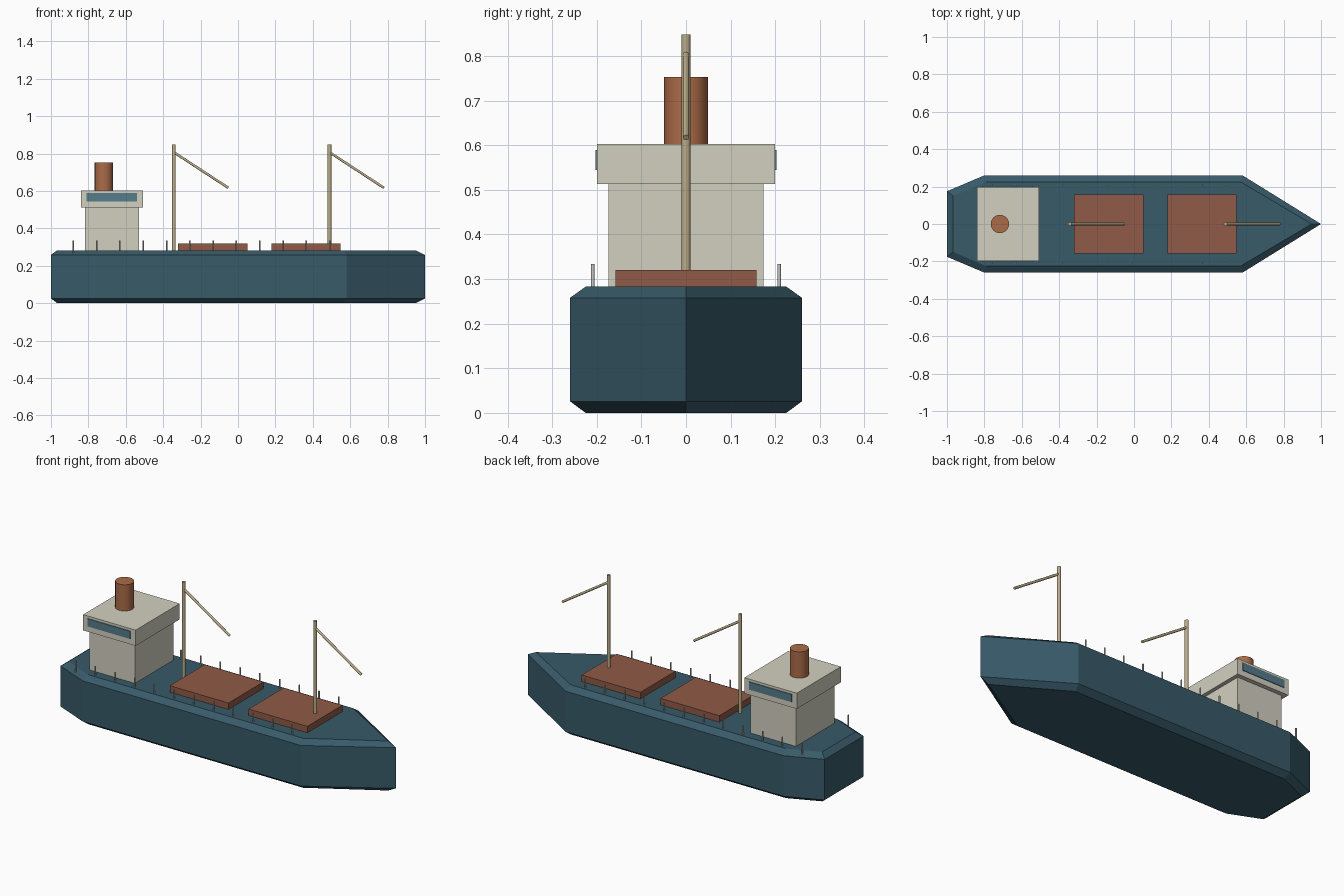
import bpy, bmesh, math
from mathutils import Vector

cube = bpy.data.objects.get("Cube")
if cube:
    bpy.data.objects.remove(cube, do_unlink=True)


def material(name, rgb):
    m = bpy.data.materials.new(name)
    m.use_nodes = True
    m.diffuse_color = (*rgb, 1)
    m.node_tree.nodes["Principled BSDF"].inputs["Base Color"].default_value = (*rgb, 1)
    return m


TEAL = material("hull teal", (0.039, 0.103, 0.140))
CREAM = material("cabin cream", (0.65, 0.63, 0.53))
RUST = material("hatch rust", (0.28, 0.103, 0.063))
ORANGE = material("funnel orange", (0.41, 0.148, 0.064))
TAN = material("mast tan", (0.50, 0.42, 0.25))
GLASS = material("window blue", (0.09, 0.20, 0.26))
GREY = material("rail grey", (0.55, 0.55, 0.52))


def finish(name, bm, mat):
    bmesh.ops.recalc_face_normals(bm, faces=bm.faces)
    mesh = bpy.data.meshes.new(name)
    bm.to_mesh(mesh)
    bm.free()
    mesh.materials.append(mat)
    obj = bpy.data.objects.new(name, mesh)
    bpy.context.collection.objects.link(obj)
    return obj


def box(name, x, y, z, mat):
    """Box spanning the (low, high) range on each axis."""
    bm = bmesh.new()
    bmesh.ops.create_cube(bm, size=1)
    for v in bm.verts:
        v.co = [r[0] if c < 0 else r[1] for c, r in zip(v.co, (x, y, z))]
    return finish(name, bm, mat)


def rod(name, start, end, radius, sides, mat):
    """Capped cylinder between two points."""
    a, b = Vector(start), Vector(end)
    bm = bmesh.new()
    bmesh.ops.create_cone(bm, cap_ends=True, segments=sides, radius1=radius,
                          radius2=radius, depth=(b - a).length)
    bm.transform(Vector((0, 0, 1)).rotation_difference(b - a).to_matrix().to_4x4())
    bmesh.ops.translate(bm, verts=bm.verts, vec=(a + b) / 2)
    obj = finish(name, bm, mat)
    bpy.ops.object.select_all(action='DESELECT')
    bpy.context.view_layer.objects.active = obj
    obj.select_set(True)
    bpy.ops.object.shade_smooth_by_angle(angle=math.radians(46))
    return obj


# Hull: pointed outline lofted through four levels with chamfered rims
outer = [(-1, 0.175), (-0.8, 0.26), (0.58, 0.26), (1, 0)]
inner = [(-0.967, 0.15), (-0.79, 0.225), (0.57, 0.225), (0.95, 0)]
bm = bmesh.new()
rings = []
for half, z in ((inner, 0), (outer, 0.026), (outer, 0.258), (inner, 0.283)):
    loop = half + [(x, -y) for x, y in reversed(half[:-1])]
    rings.append([bm.verts.new((x, y, z)) for x, y in loop])
for low, high in zip(rings, rings[1:]):
    for i in range(len(low)):
        j = (i + 1) % len(low)
        bm.faces.new((low[i], low[j], high[j], high[i]))
bm.faces.new(rings[0])
bm.faces.new(rings[-1])
finish("hull", bm, TEAL)

# Cabin, bridge and funnel
box("cabin", (-0.817, -0.53), (-0.174, 0.174), (0.27, 0.515), CREAM)
box("bridge", (-0.84, -0.508), (-0.199, 0.199), (0.513, 0.603), CREAM)
rod("funnel", (-0.717, 0, 0.59), (-0.717, 0, 0.753), 0.049, 24, ORANGE)

# Bridge windows on both sides
for side, y in (("right", (-0.203, -0.197)), ("left", (0.197, 0.203))):
    box("window_" + side, (-0.81, -0.54), y, (0.545, 0.589), GLASS)

# Cargo hatches
for name, x in (("aft", -0.321), ("fore", 0.178)):
    box("hatch_" + name, (x, x + 0.371), (-0.158, 0.158), (0.27, 0.32), RUST)

# Masts with sloping booms
for name, x in (("aft", -0.343), ("fore", 0.489)):
    rod("mast_" + name, (x, 0, 0.27), (x, 0, 0.848), 0.010, 12, TAN)
    rod("boom_" + name, (x, 0, 0.807), (x + 0.291, 0, 0.617), 0.007, 10, TAN)

# Rail posts along both edges of the deck
for side, y in (("right", -0.209), ("left", 0.209)):
    for i in range(12):
        x = -0.881 + i * 0.1247
        rod(f"rail_post_{side}_{i + 1}", (x, y, 0.265), (x, y, 0.334), 0.004, 8, GREY)
